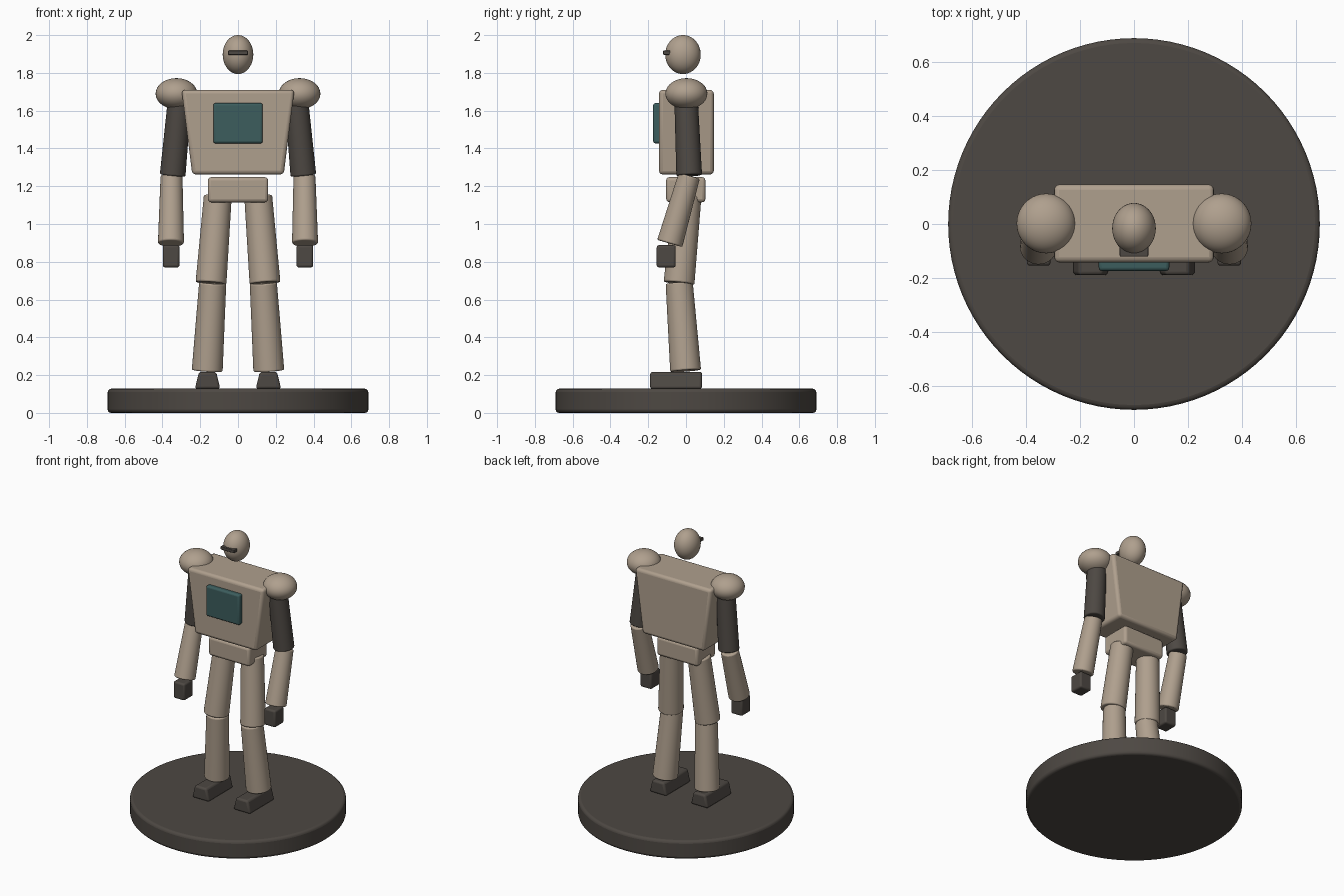
import bpy, bmesh
from mathutils import Vector

if "Cube" in bpy.data.objects:
    bpy.data.objects.remove(bpy.data.objects["Cube"])


def material(name, rgb):
    m = bpy.data.materials.new(name)
    m.diffuse_color = (*rgb, 1)
    m.use_nodes = True
    m.node_tree.nodes["Principled BSDF"].inputs["Base Color"].default_value = m.diffuse_color
    return m


PLATE = material("beige", (0.43, 0.35, 0.27))
DARK = material("dark_grey", (0.075, 0.065, 0.056))
TEAL = material("teal", (0.045, 0.11, 0.11))


def finish(ob, name, mat, bevel=0):
    ob.name = name
    ob.data.materials.append(mat)
    if bevel:
        m = ob.modifiers.new("Bevel", "BEVEL")
        m.width, m.segments = bevel, 3
        m.limit_method, m.angle_limit = "ANGLE", 0.6
    bpy.ops.object.select_all(action="DESELECT")
    ob.select_set(True)
    bpy.context.view_layer.objects.active = ob
    bpy.ops.object.shade_smooth_by_angle(angle=0.6)
    return ob


def box(name, lo, hi, mat, bevel, top=1.0):
    """Box between two corners; top scales the upper face's width."""
    lo, hi = Vector(lo), Vector(hi)
    mid, size = (lo + hi) / 2, hi - lo
    bm = bmesh.new()
    bmesh.ops.create_cube(bm, size=1)
    for v in bm.verts:
        if v.co.z > 0:
            v.co.x *= top
        v.co = Vector(a * b for a, b in zip(v.co, size))
    me = bpy.data.meshes.new(name)
    bm.to_mesh(me)
    bm.free()
    ob = bpy.data.objects.new(name, me)
    ob.location = mid
    bpy.context.collection.objects.link(ob)
    return finish(ob, name, mat, bevel)


def limb(name, a, b, ra, rb, mat, bevel=0.008, sides=32):
    """Tapered cylinder running from a to b."""
    a, b = Vector(a), Vector(b)
    d = b - a
    bpy.ops.mesh.primitive_cone_add(
        vertices=sides, radius1=ra, radius2=rb, depth=d.length,
        location=(a + b) / 2, rotation=d.to_track_quat("Z", "Y").to_euler())
    return finish(bpy.context.object, name, mat, bevel)


def ellipsoid(name, centre, radii, mat):
    bpy.ops.mesh.primitive_uv_sphere_add(segments=40, ring_count=24, location=centre)
    ob = bpy.context.object
    ob.scale = radii
    return finish(ob, name, mat)


# Display base
limb("base", (0, 0, 0), (0, 0, 0.128), 0.69, 0.69, DARK, 0.018, 96)

# Body
box("pelvis", (-0.16, -0.105, 1.115), (0.16, 0.103, 1.248), PLATE, 0.018)
box("torso", (-0.242, -0.143, 1.262), (0.242, 0.147, 1.71), PLATE, 0.02, 1.235)
box("chest_panel", (-0.131, -0.174, 1.427), (0.131, -0.12, 1.64), TEAL, 0.012)

# Head
ellipsoid("head", (0, -0.016, 1.897), (0.081, 0.094, 0.103), PLATE)
box("visor", (-0.053, -0.121, 1.896), (0.053, -0.08, 1.918), DARK, 0.004)

# Arms and legs, both sides
for side, s in (("right", -1), ("left", 1)):
    ellipsoid(f"{side}_shoulder", (s * 0.326, 0.002, 1.69), (0.11, 0.111, 0.082), PLATE)
    limb(f"{side}_upper_arm", (s * 0.346, 0.017, 1.257), (s * 0.308, 0, 1.67),
         0.068, 0.062, DARK)
    limb(f"{side}_forearm", (s * 0.355, -0.086, 0.897), (s * 0.352, 0.017, 1.255),
         0.069, 0.058, PLATE)
    x = s * 0.354
    box(f"{side}_hand", (x - 0.044, -0.155, 0.77), (x + 0.044, -0.055, 0.888), DARK, 0.012)
    limb(f"{side}_thigh", (s * 0.143, -0.037, 0.687), (s * 0.107, 0.008, 1.148),
         0.082, 0.074, PLATE)
    limb(f"{side}_shin", (s * 0.163, -0.002, 0.223), (s * 0.134, -0.036, 0.688),
         0.082, 0.072, PLATE)
    x = s * 0.161
    box(f"{side}_foot", (x - 0.067, -0.19, 0.128), (x + 0.067, 0.085, 0.217), DARK, 0.013, 0.68)
